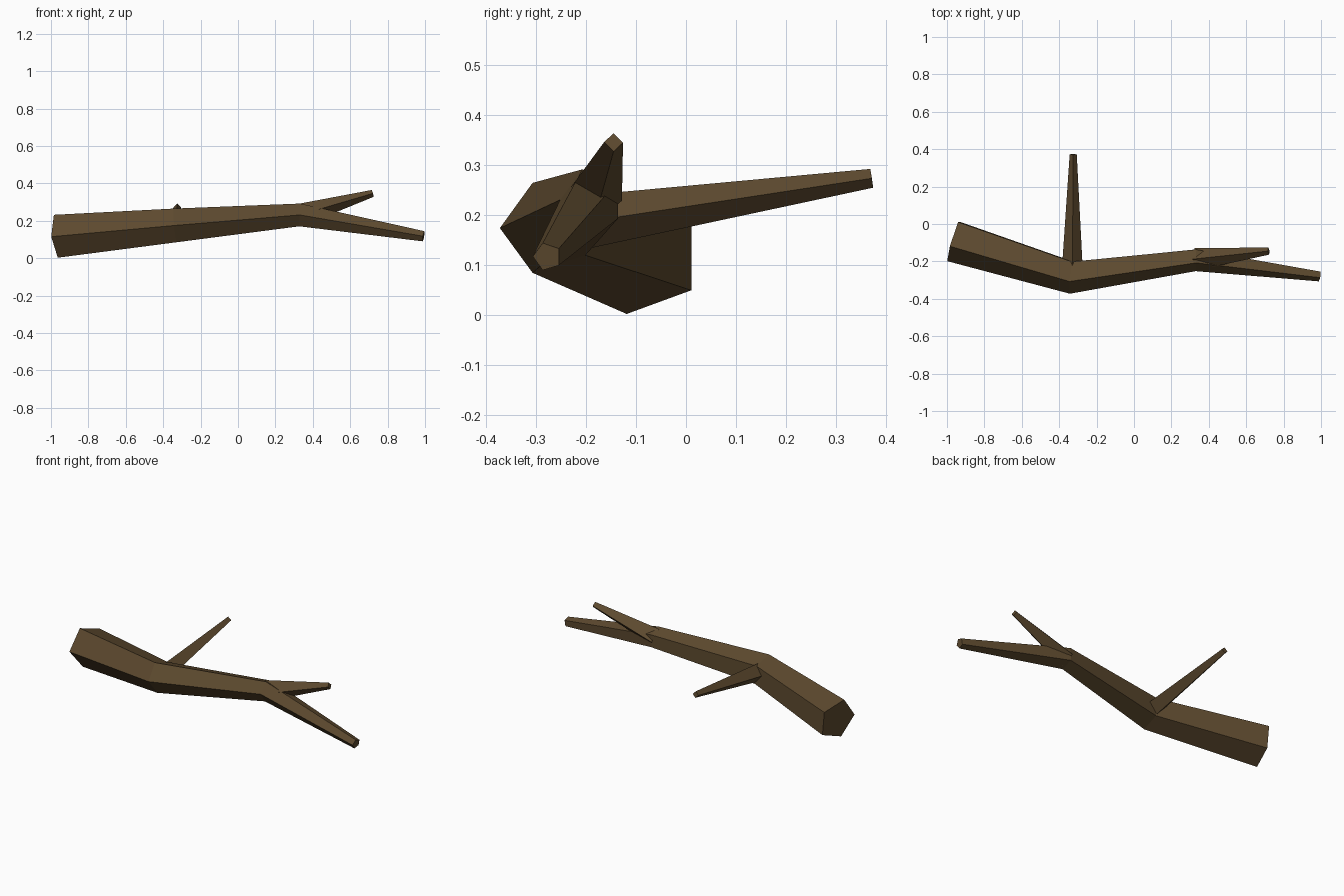
import bpy, bmesh, math
from mathutils import Vector

if "Cube" in bpy.data.objects:
    bpy.data.objects.remove(bpy.data.objects["Cube"])

bark = bpy.data.materials.new("brown bark")
bark.diffuse_color = (0.11, 0.068, 0.028, 1)
bark.use_nodes = True
bark.node_tree.nodes["Principled BSDF"].inputs["Base Color"].default_value = bark.diffuse_color


def limb(name, path, sides, ref):
    """Tapered closed tube; path = (x, y, z, radius), first corner points along ref."""
    pts = [Vector(p[:3]) for p in path]
    bm = bmesh.new()
    rings = []
    for i, p in enumerate(pts):
        # direction averaged over the neighbouring segments
        t = Vector()
        if i > 0:
            t += (p - pts[i - 1]).normalized()
        if i < len(pts) - 1:
            t += (pts[i + 1] - p).normalized()
        t.normalize()
        u = Vector(ref)
        u = (u - t * u.dot(t)).normalized()
        v = t.cross(u)
        r = path[i][3]
        ring = []
        for k in range(sides):
            a = 2 * math.pi * k / sides
            ring.append(bm.verts.new(p + r * (math.cos(a) * u + math.sin(a) * v)))
        rings.append(ring)
    for a, b in zip(rings, rings[1:]):
        for k in range(sides):
            n = (k + 1) % sides
            bm.faces.new((a[k], a[n], b[n], b[k]))
    bm.faces.new(rings[0][::-1])
    bm.faces.new(rings[-1])
    bmesh.ops.recalc_face_normals(bm, faces=bm.faces)
    mesh = bpy.data.meshes.new(name)
    bm.to_mesh(mesh)
    bm.free()
    mesh.materials.append(bark)
    obj = bpy.data.objects.new(name, mesh)
    bpy.context.collection.objects.link(obj)


# crooked five-sided main branch
limb("main_branch", [(-0.963, -0.083, 0.118, 0.121),
                     (-0.335, -0.278, 0.175, 0.095),
                     (0.33, -0.188, 0.231, 0.064),
                     (0.992, -0.278, 0.117, 0.029)], 5, (0, -1, 0))

# four-sided side twigs, rooted inside the branch
limb("back_twig", [(-0.33, -0.278, 0.175, 0.058),
                   (-0.325, 0.372, 0.274, 0.019)], 4, (1, 0, 0))
limb("end_twig", [(0.33, -0.188, 0.231, 0.06),
                  (0.72, -0.145, 0.346, 0.019)], 4, (0, -1, 0))
